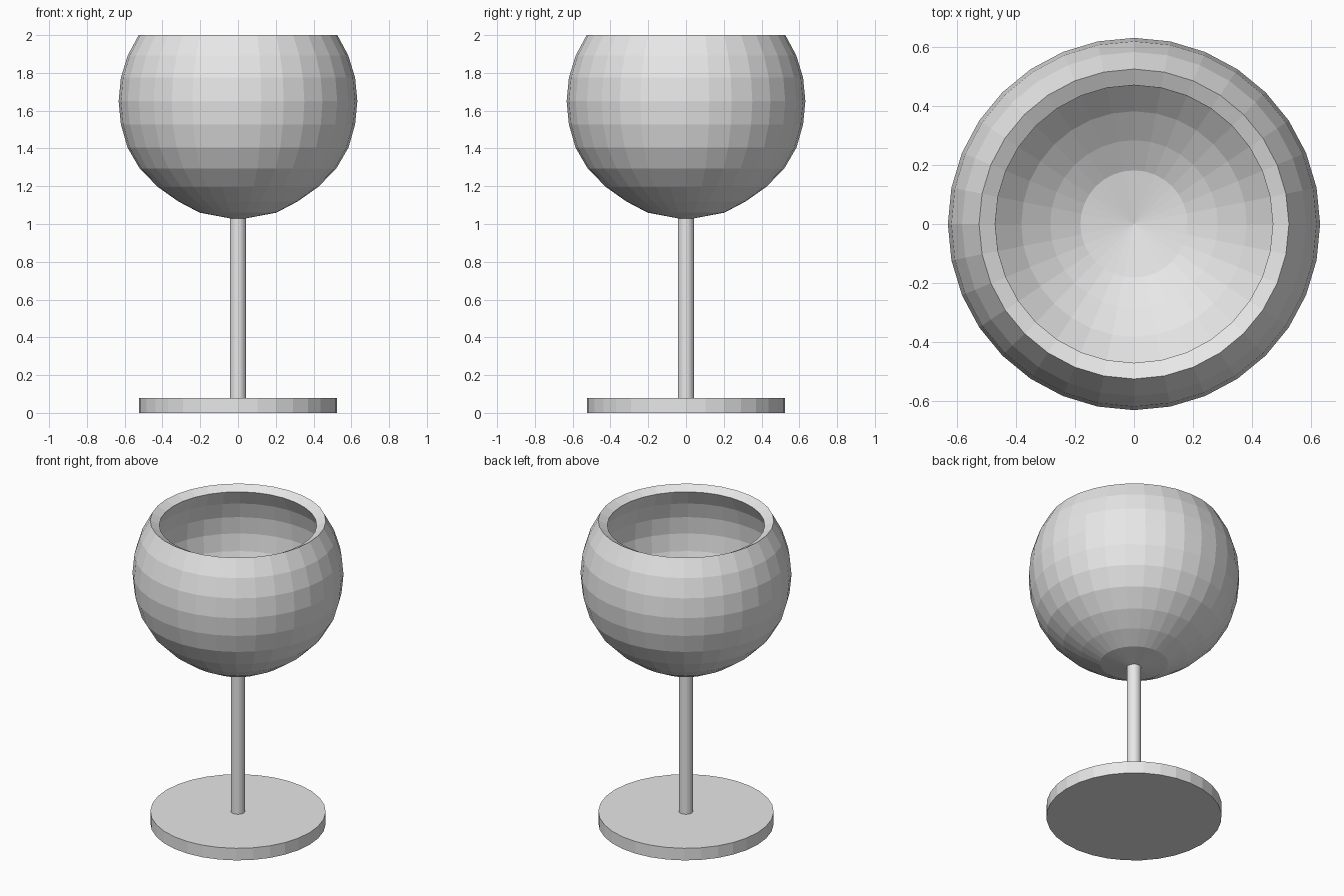
import bpy, bmesh
from math import cos, sin, tau

SEGMENTS = 32

cube = bpy.data.objects.get("Cube")
if cube:
    bpy.data.objects.remove(cube, do_unlink=True)

grey = bpy.data.materials.new("light_grey")
grey.use_nodes = True
colour = (0.8, 0.8, 0.8, 1)
grey.diffuse_color = colour
grey.node_tree.nodes["Principled BSDF"].inputs["Base Color"].default_value = colour


def finish(name, bm):
    mesh = bpy.data.meshes.new(name)
    bm.to_mesh(mesh)
    bm.free()
    mesh.materials.append(grey)
    obj = bpy.data.objects.new(name, mesh)
    bpy.context.collection.objects.link(obj)
    return obj


def lathe(name, tip, profile):
    """Revolve a bottom-to-top profile around z, closed by a tip below."""
    bm = bmesh.new()
    rings = [[bm.verts.new((r * cos(tau * i / SEGMENTS), r * sin(tau * i / SEGMENTS), z))
              for i in range(SEGMENTS)] for r, z in profile]
    pole = bm.verts.new((0, 0, tip))
    for i in range(SEGMENTS):
        j = (i + 1) % SEGMENTS
        bm.faces.new((pole, rings[0][j], rings[0][i]))
        for low, high in zip(rings, rings[1:]):
            bm.faces.new((low[i], low[j], high[j], high[i]))
    return finish(name, bm)


def disc(name, radius, bottom, top):
    bm = bmesh.new()
    bmesh.ops.create_cone(bm, cap_ends=True, segments=SEGMENTS,
                          radius1=radius, radius2=radius, depth=top - bottom)
    bmesh.ops.translate(bm, verts=bm.verts, vec=(0, 0, (top + bottom) / 2))
    return finish(name, bm)


# Foot and stem
disc("foot", 0.525, 0, 0.08)
disc("stem", 0.043, 0.07, 1.04)

# Faceted round bowl, thickened inwards
bowl = lathe("bowl", 1.022, [
    (0.203, 1.06), (0.317, 1.12), (0.423, 1.195), (0.52, 1.293), (0.585, 1.405),
    (0.62, 1.527), (0.632, 1.65), (0.62, 1.775), (0.584, 1.892), (0.526, 2.0)])
wall = bowl.modifiers.new("wall", 'SOLIDIFY')
wall.thickness = 0.062
wall.offset = -1
